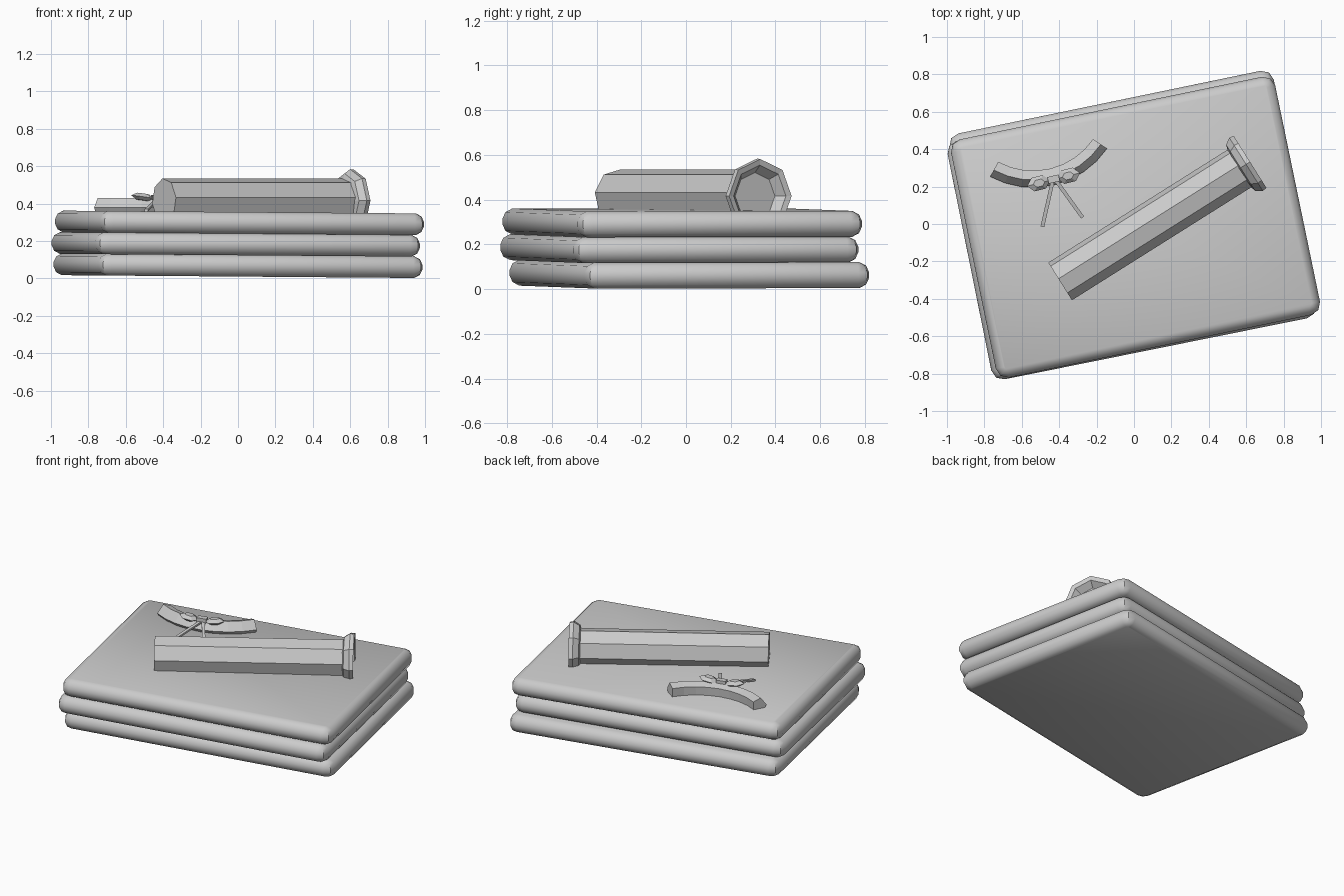
import bpy, bmesh, math
from mathutils import Vector, Matrix

if "Cube" in bpy.data.objects:
    bpy.data.objects.remove(bpy.data.objects["Cube"])

grey = bpy.data.materials.new("plain grey")
grey.diffuse_color = (0.6, 0.6, 0.6, 1)
grey.use_nodes = True
grey.node_tree.nodes["Principled BSDF"].inputs["Base Color"].default_value = grey.diffuse_color


def loft(name, rings, closed=False, smooth=None):
    """Skin equal-sized rings of points, capping both ends."""
    bm = bmesh.new()
    loops = [[bm.verts.new(p) for p in r] for r in rings]
    n = len(loops[0])
    for a, b in zip(loops, loops[1:]):
        for i in range(n):
            j = (i + 1) % n
            bm.faces.new((a[i], a[j], b[j], b[i]))
    bm.faces.new(loops[0])
    bm.faces.new(loops[-1])
    bmesh.ops.recalc_face_normals(bm, faces=bm.faces)
    me = bpy.data.meshes.new(name)
    bm.to_mesh(me)
    bm.free()
    me.materials.append(grey)
    ob = bpy.data.objects.new(name, me)
    bpy.context.collection.objects.link(ob)
    if smooth:
        bpy.ops.object.select_all(action='DESELECT')
        ob.select_set(True)
        bpy.context.view_layer.objects.active = ob
        bpy.ops.object.shade_smooth_by_angle(angle=math.radians(smooth))
    return ob


def outline(hx, hy, r, z):
    """Rectangle with rounded corners."""
    pts = []
    for k, (sx, sy) in enumerate([(1, 1), (-1, 1), (-1, -1), (1, -1)]):
        for s in range(3):
            a = math.radians(90 * k + 45 * s)
            pts.append(Vector((sx * (hx - r) + r * math.cos(a),
                               sy * (hy - r) + r * math.sin(a), z)))
    return pts


# Three stacked slabs with rounded edges
EDGE = [(0.045, -0.058), (0.014, -0.042), (0, -0.012), (0, 0.012), (0.014, 0.042), (0.045, 0.058)]
SLABS = [("bottom_slab", 0.0, 0.015, 0.068, 11.7),
         ("middle_slab", -0.012, -0.03, 0.182, 11.4),
         ("top_slab", 0.008, -0.017, 0.297, 11.7)]
for name, x, y, z, ang in SLABS:
    ob = loft(name, [outline(0.885 - i, 0.65 - i, 0.06 - i, h) for i, h in EDGE], smooth=40)
    ob.matrix_world = (Matrix.Translation((x, y, z)) @ Matrix.Rotation(math.radians(0.45), 4, 'Y')
                       @ Matrix.Rotation(math.radians(ang), 4, 'Z'))


def octagon(x, r, turn=0):
    return [Vector((x, r * math.sin(math.radians(45 * i + turn)),
                    r * math.cos(math.radians(45 * i + turn)))) for i in range(8)]


# Octagonal tube with a flared, hollow end
axis = Matrix.Translation((-0.395, -0.307, 0.416)) @ Matrix.Rotation(math.radians(32.2), 4, 'Z')
tube = loft("tube", [octagon(0, 0.12, 8), octagon(1.15, 0.12, 8)])
tube.matrix_world = axis
flare = loft("flared_end", [octagon(1.13, 0.11), octagon(1.14, 0.145), octagon(1.175, 0.168),
                            octagon(1.2, 0.165), octagon(1.195, 0.138), octagon(1.155, 0.105)])
flare.matrix_world = axis

# Curved band with a ridge on top
centre, R = Vector((-0.54, 0.675, 0.378)), 0.435
rings = []
for k in range(9):
    a = math.radians(-76.5 - 42 + 84 * k / 8)
    out = Vector((math.cos(a), math.sin(a), 0))
    rings.append([centre + out * (R + dr) + Vector((0, 0, dz))
                  for dr, dz in [(-0.045, 0.035), (0.005, 0.052), (0.045, 0.0), (0.02, -0.04), (-0.04, -0.04)]])
loft("curved_band", rings)

# Bow loops: flattened six-sided beads
for name, x, y, tilt in [("bow_loop_left", -0.51, 0.218, 8), ("bow_loop_right", -0.35, 0.258, -8)]:
    hexa = [Vector((math.cos(math.radians(60 * i)), math.sin(math.radians(60 * i)), 0)) for i in range(6)]
    ob = loft(name, [[Vector((p.x * 0.064 * s, p.y * 0.043 * s, z)) for p in hexa]
                     for s, z in [(0.5, -0.018), (1, 0), (0.5, 0.018)]])
    ob.matrix_world = (Matrix.Translation((x, y, 0.436)) @ Matrix.Rotation(math.radians(14), 4, 'Z')
                       @ Matrix.Rotation(math.radians(tilt), 4, 'Y'))


def strip(name, a, b, w, h):
    """Thin rectangular bar from a to b."""
    a, b = Vector(a), Vector(b)
    side = (b - a).cross(Vector((0, 0, 1))).normalized() * w
    up = Vector((0, 0, h))
    loft(name, [[p - side - up, p + side - up, p + side + up, p - side + up] for p in (a, b)])


# Bow knot and tails
strip("bow_knot", (-0.46, 0.233, 0.433), (-0.40, 0.247, 0.433), 0.018, 0.014)
strip("bow_tail_left", (-0.43, 0.25, 0.425), (-0.49, -0.015, 0.365), 0.01, 0.006)
strip("bow_tail_right", (-0.43, 0.25, 0.425), (-0.275, 0.035, 0.365), 0.01, 0.006)
